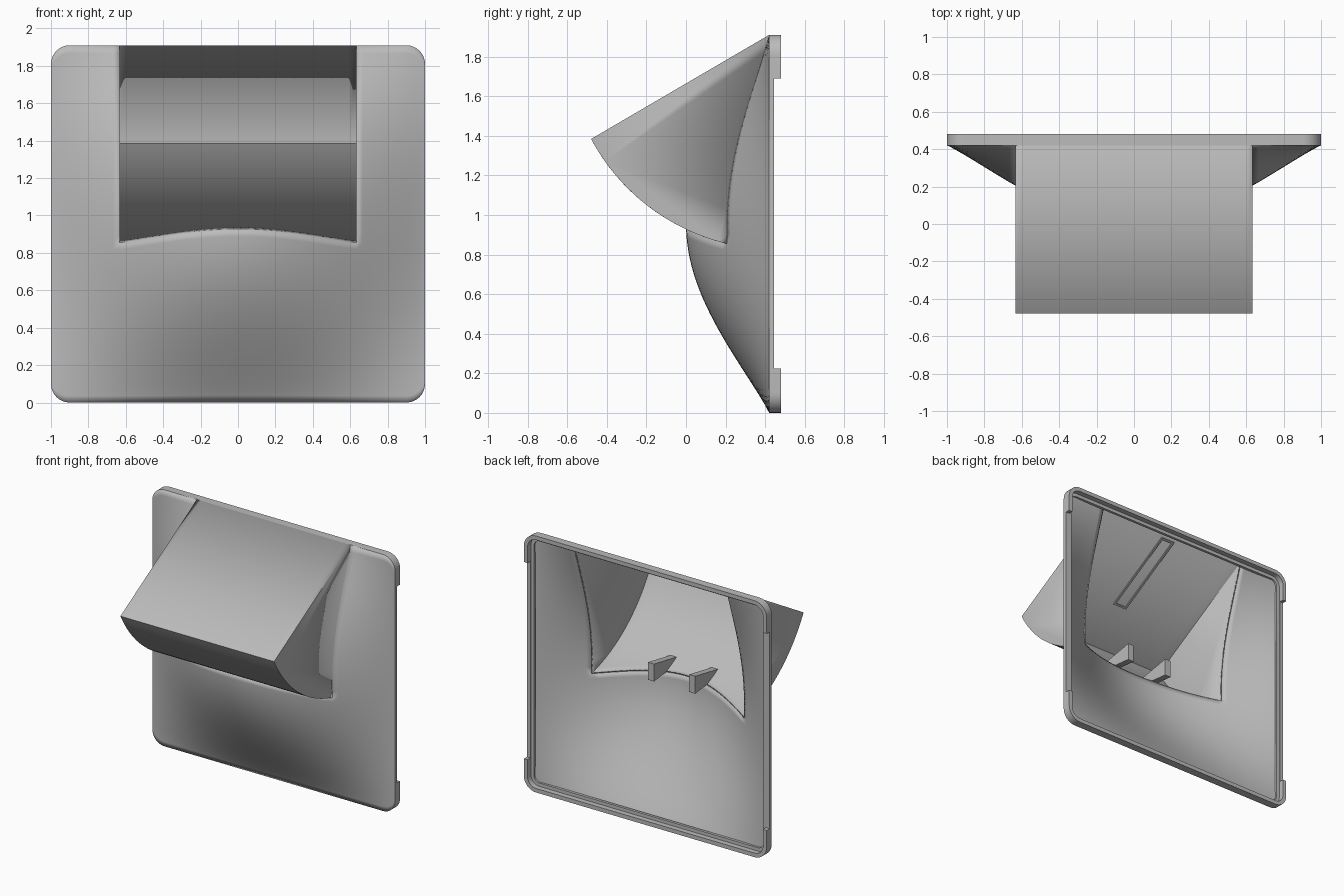
import bpy, bmesh, math
from mathutils import Matrix, Vector

cube = bpy.data.objects.get("Cube")
if cube:
    bpy.data.objects.remove(cube)

TOP, MID = 1.91, 0.955       # panel height and half height
FACE, BACK = 0.42, 0.48      # front plane and back plane of the rim
RADIUS = 0.1                 # panel corner radius
HOOD = 0.633                 # hood half width
SKIN = 0.01                  # wall thickness

grey = bpy.data.materials.new("plain_grey")
grey.use_nodes = True
grey.diffuse_color = (0.5, 0.5, 0.5, 1)
grey.node_tree.nodes["Principled BSDF"].inputs["Base Color"].default_value = grey.diffuse_color


def finish(name, bm, wall=0, angle=30):
    bmesh.ops.remove_doubles(bm, verts=bm.verts, dist=1e-5)
    bmesh.ops.dissolve_degenerate(bm, edges=bm.edges, dist=1e-5)
    if not wall:
        bmesh.ops.recalc_face_normals(bm, faces=bm.faces)
    mesh = bpy.data.meshes.new(name)
    bm.to_mesh(mesh)
    bm.free()
    mesh.materials.append(grey)
    obj = bpy.data.objects.new(name, mesh)
    bpy.context.collection.objects.link(obj)
    if wall:
        mod = obj.modifiers.new("wall", "SOLIDIFY")
        mod.thickness, mod.offset = wall, -1
    bpy.ops.object.select_all(action="DESELECT")
    obj.select_set(True)
    bpy.context.view_layer.objects.active = obj
    bpy.ops.object.shade_smooth_by_angle(angle=math.radians(angle))
    return obj


def corner_cut(x):
    d = max(0, abs(x) - 1 + RADIUS)
    return RADIUS - math.sqrt(max(0, RADIUS ** 2 - d ** 2))


def dome(x, z):
    """Point on the bulged panel."""
    tz = (z - MID) / (MID - corner_cut(x))
    bulge = [max(0, math.cos(math.pi / 2 * t)) ** 1.1 for t in (x, tz)]
    return Vector((x, FACE - 0.42 * bulge[0] * bulge[1], z))


def arc(x, s):
    """Point on the curved underside of the hood, s = 0 at the front edge."""
    a = math.radians(210.3 + 48.5 * s)
    r = 1.042 + 0.035 * s
    return Vector((x, FACE + r * math.cos(a), TOP + r * math.sin(a)))


def meet(x):
    """Parameter where the hood underside runs into the dome."""
    lo, hi = 0, 1.3
    for _ in range(40):
        s = (lo + hi) / 2
        p = arc(x, s)
        if p.y < dome(x, p.z).y:
            lo = s
        else:
            hi = s
    return lo


def lerp(a, b, n):
    return [a + (b - a) * i / n for i in range(n + 1)]


def strips(bm, columns):
    """Quads between neighbouring columns of points."""
    cols = [[bm.verts.new(p) for p in c] for c in columns]
    for a, b in zip(cols, cols[1:]):
        for i in range(len(a) - 1):
            bm.faces.new((a[i], b[i], b[i + 1], a[i + 1]))


# Domed panel, open where the hood joins it
inner = lerp(-HOOD, HOOD, 32)
side = lerp(HOOD, 1 - RADIUS, 8) + [1 - RADIUS + RADIUS * math.sin(math.pi * i / 16) for i in range(1, 9)]
edge_z = arc(HOOD, meet(HOOD)).z
bm = bmesh.new()


def lower(x):
    limit = arc(x, meet(x)).z if abs(x) < HOOD else edge_z
    return [dome(x, z) for z in lerp(corner_cut(x), limit, 24)]


def upper(x):
    return [dome(x, z) for z in lerp(edge_z, TOP - corner_cut(x), 24)]


strips(bm, [lower(x) for x in inner])
for xs in (side, [-x for x in reversed(side)]):
    strips(bm, [lower(x) + upper(x)[1:] for x in xs])
finish("domed_panel", bm, SKIN)

# Hood: sloping roof, curved underside and two flat cheeks
bm = bmesh.new()
strips(bm, [[arc(x, s) for s in reversed(lerp(0, meet(x), 20))] for x in inner])
strips(bm, [[arc(x, 0), Vector((x, FACE, TOP))] for x in inner])
for sx in (-1, 1):
    x = sx * HOOD
    outline = [arc(x, s) for s in lerp(0, meet(x), 20)] + upper(x)[1:]
    if sx < 0:
        outline.reverse()
    bm.faces.new([bm.verts.new(p) for p in outline])
finish("hood", bm, SKIN)


# Rim: rounded frame with a ledge, stepped down along both sides
def rim_loop():
    pts = []
    for k, (sx, sz) in enumerate(((1, 1), (-1, 1), (-1, -1), (1, -1))):
        for i in range(9):
            a = math.pi / 2 * (k + i / 8)
            pts.append((sx, sz, a, None, BACK))
        if k in (0, 2):
            continue
        steps = ((1.69, BACK), (1.69, 0.445), (0.225, 0.445), (0.225, BACK))
        for z, y in (steps if sx < 0 else reversed(steps)):
            pts.append((sx, sz, a, z, y))
    return pts


def rim_point(p, inset, y):
    sx, sz, a, z, _ = p
    r = RADIUS - inset
    x = sx * (1 - RADIUS) + r * math.cos(a)
    if z is None:
        z = MID + sz * (MID - RADIUS) + r * math.sin(a)
    return Vector((x, y, z))


bm = bmesh.new()
rings = []
for p in rim_loop():
    section = ((0, FACE), (0, p[4]), (0.03, p[4]), (0.03, 0.44), (0.055, 0.44), (0.055, FACE), (0, FACE))
    rings.append([rim_point(p, inset, y) for inset, y in section])
strips(bm, rings + rings[:1])
finish("rim", bm)

# Pair of wedge tabs standing inside the hood on its lower edge
for name, x in (("left_tab", 0.17), ("right_tab", -0.17)):
    bm = bmesh.new()
    profile = ((0.17, 0.91), (0.17, 1.04), (-0.1, 0.99), (0.03, 0.925))
    face = bm.faces.new([bm.verts.new((x - 0.025, y, z)) for y, z in profile])
    out = bmesh.ops.extrude_face_region(bm, geom=[face])
    moved = [v for v in out["geom"] if isinstance(v, bmesh.types.BMVert)]
    bmesh.ops.translate(bm, verts=moved, vec=(0.05, 0, 0))
    finish(name, bm)

# Slim raised frame under the hood roof
hinge = Vector((0, FACE, TOP))
along = (arc(0, 0) - hinge).normalized()
across = Vector((1, 0, 0))
normal = across.cross(along)
place = Matrix((across, along, normal)).transposed().to_4x4()
bm = bmesh.new()
for u, v, w, h in ((-0.05, 0.37, 0.014, 0.6), (0.05, 0.37, 0.014, 0.6),
                   (0, 0.07, 0.114, 0.014), (0, 0.67, 0.114, 0.014)):
    spot = Matrix.Translation(hinge + across * u + along * v + normal * (SKIN + 0.004))
    bmesh.ops.create_cube(bm, size=1, matrix=spot @ place @ Matrix.Diagonal((w, h, 0.009, 1)))
finish("roof_frame", bm)
